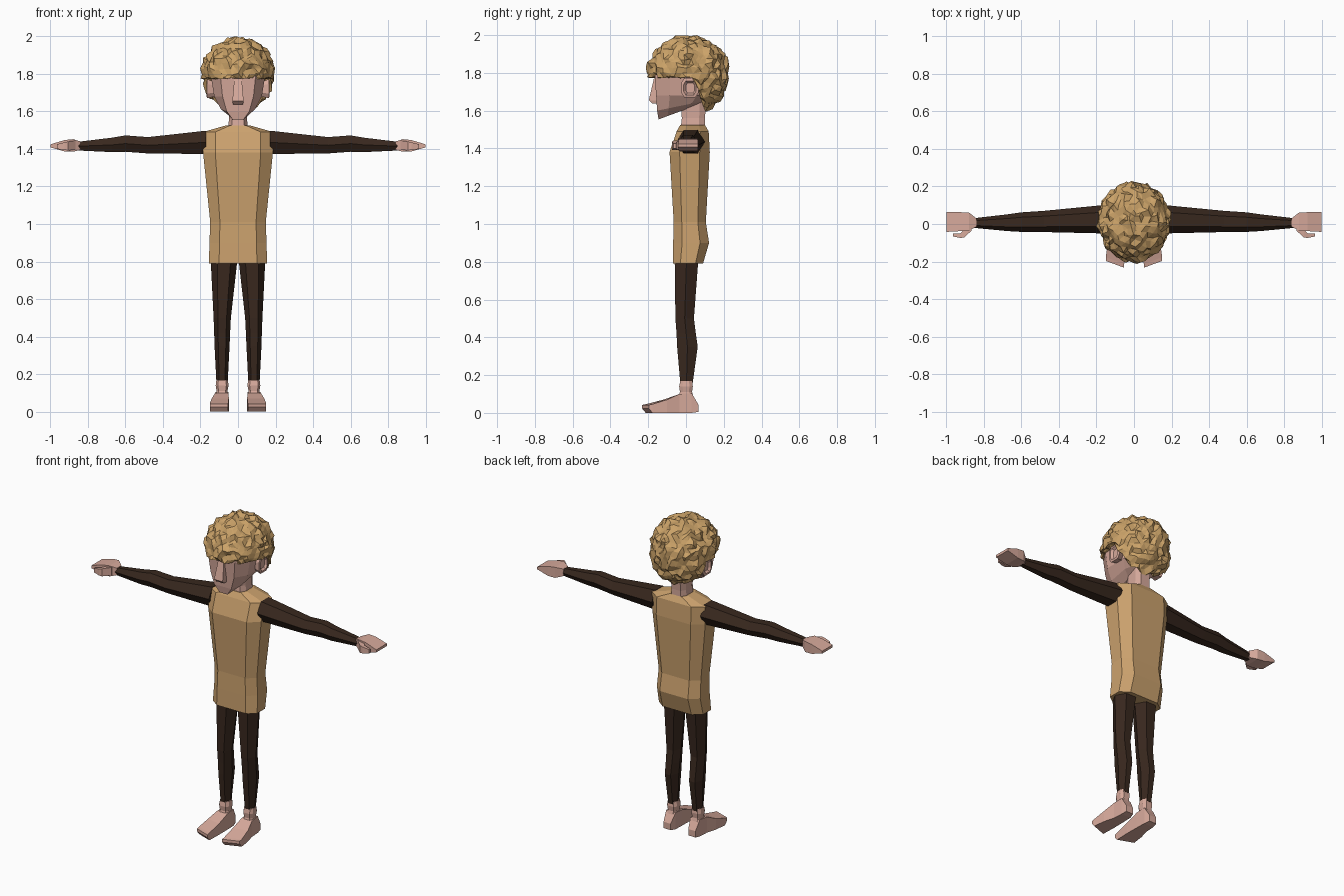
import bpy, bmesh, math, random
from mathutils import Vector

random.seed(4)


def material(name, rgb):
    m = bpy.data.materials.new(name)
    m.diffuse_color = (*rgb, 1)
    return m


TAN = material("tan cloth", (0.60, 0.36, 0.155))
HAIR = material("golden hair", (0.60, 0.365, 0.14))
BROWN = material("dark brown cloth", (0.040, 0.021, 0.013))
SKIN = material("skin", (0.68, 0.40, 0.33))

# Unit cross-sections
BOX = [(-1, -1), (1, -1), (1, 1), (-1, 1)]
HEX = [(-1, 0), (-0.5, -1), (0.5, -1), (1, 0), (0.5, 1), (-0.5, 1)]
OCT = [(-1, -0.5), (-0.65, -1), (0.65, -1), (1, -0.5),
       (1, 0.5), (0.65, 1), (-0.65, 1), (-1, 0.5)]


def finish(name, bm, mat, mirror=False):
    bmesh.ops.recalc_face_normals(bm, faces=bm.faces)
    me = bpy.data.meshes.new(name)
    bm.to_mesh(me)
    bm.free()
    me.materials.append(mat)
    ob = bpy.data.objects.new(name, me)
    bpy.context.collection.objects.link(ob)
    if mirror:
        ob.modifiers.new("mirror", 'MIRROR').use_mirror_merge = False
    return ob


def loft(name, axis, shape, rings, mat, mirror=False):
    """Rings are (t, a0, a1, b0, b1[, tilt_a, tilt_b]) along the given axis."""
    bm = bmesh.new()
    loops = []
    for t, a0, a1, b0, b1, *tilt in rings:
        ta, tb = tilt or (0, 0)
        loop = []
        for u, v in shape:
            p = [(a0 + a1) / 2 + u * (a1 - a0) / 2, (b0 + b1) / 2 + v * (b1 - b0) / 2]
            p.insert("xyz".index(axis), t + ta * u + tb * v)
            loop.append(bm.verts.new(p))
        loops.append(loop)
    n = len(shape)
    for lo, hi in zip(loops, loops[1:]):
        for i in range(n):
            j = (i + 1) % n
            bm.faces.new((lo[i], lo[j], hi[j], hi[i]))
    bm.faces.new(loops[0])
    bm.faces.new(loops[-1])
    return finish(name, bm, mat, mirror)


# Tunic
loft("tunic", 'z', OCT, [
    (0.79, -0.155, 0.155, -0.07, 0.09),
    (0.90, -0.152, 0.152, -0.068, 0.122),
    (1.01, -0.148, 0.148, -0.065, 0.105),
    (1.38, -0.186, 0.186, -0.087, 0.126),
    (1.49, -0.186, 0.186, -0.05, 0.12),
    (1.525, -0.065, 0.065, -0.03, 0.10)], TAN)

# Sleeves
loft("sleeves", 'x', HEX, [
    (0.17, -0.05, 0.10, 1.373, 1.497),
    (0.48, -0.043, 0.07, 1.376, 1.463),
    (0.60, -0.042, 0.062, 1.385, 1.472),
    (0.67, -0.038, 0.052, 1.383, 1.46),
    (0.86, -0.02, 0.03, 1.392, 1.437)], BROWN, True)

# Hands and thumbs
loft("hands", 'x', BOX, [
    (0.84, -0.015, 0.03, 1.395, 1.44),
    (0.878, -0.035, 0.06, 1.385, 1.452),
    (0.925, -0.038, 0.063, 1.387, 1.447),
    (1.0, -0.042, 0.063, 1.408, 1.424)], SKIN, True)
loft("thumbs", 'x', BOX, [
    (0.865, -0.035, 0.0, 1.395, 1.445),
    (0.905, -0.072, -0.03, 1.392, 1.44),
    (0.925, -0.074, -0.05, 1.394, 1.435),
    (0.965, -0.066, -0.052, 1.40, 1.425)], SKIN, True)

# Trouser legs
loft("trouser_legs", 'z', HEX, [
    (0.155, 0.055, 0.115, -0.03, 0.035),
    (0.35, 0.045, 0.125, -0.047, 0.062),
    (0.42, 0.042, 0.127, -0.05, 0.052),
    (0.50, 0.038, 0.13, -0.056, 0.042),
    (0.82, 0.002, 0.146, -0.06, 0.066)], BROWN, True)

# Ankles and feet
loft("ankles", 'z', OCT, [
    (0.07, 0.052, 0.118, -0.045, 0.045),
    (0.11, 0.056, 0.114, -0.032, 0.032),
    (0.14, 0.050, 0.119, -0.036, 0.036),
    (0.17, 0.055, 0.115, -0.03, 0.032)], SKIN, True)
loft("feet", 'y', BOX, [
    (0.065, 0.062, 0.112, 0.005, 0.045),
    (0.030, 0.052, 0.118, 0.0, 0.105),
    (-0.035, 0.050, 0.122, 0.0, 0.10),
    (-0.11, 0.049, 0.140, 0.0, 0.07, 0.01, 0.0),
    (-0.195, 0.052, 0.150, 0.0, 0.046, 0.018, 0.0),
    (-0.215, 0.052, 0.150, 0.024, 0.042, 0.018, 0.0)], SKIN, True)

# Neck and head
loft("neck", 'z', OCT, [
    (1.49, -0.055, 0.055, -0.03, 0.10),
    (1.56, -0.048, 0.048, -0.022, 0.10),
    (1.68, -0.052, 0.052, -0.03, 0.11)], SKIN)
loft("head", 'z', OCT, [
    (1.59, -0.042, 0.042, -0.145, 0.05, 0.0, 0.036),
    (1.625, -0.092, 0.092, -0.153, 0.09, 0.0, 0.025),
    (1.68, -0.127, 0.127, -0.158, 0.13),
    (1.78, -0.143, 0.143, -0.165, 0.16),
    (1.88, -0.12, 0.12, -0.12, 0.14)], SKIN)
loft("nose", 'z', BOX, [
    (1.637, -0.026, 0.026, -0.178, -0.14),
    (1.655, -0.030, 0.030, -0.197, -0.14),
    (1.77, -0.020, 0.020, -0.170, -0.14)], SKIN)

# Ears, with a shallow bowl
loft("ears", 'x', OCT, [
    (0.12, -0.015, 0.05, 1.68, 1.755),
    (0.165, -0.025, 0.066, 1.67, 1.772),
    (0.168, -0.012, 0.052, 1.683, 1.758),
    (0.155, 0.0, 0.045, 1.693, 1.747)], SKIN, True)

# Curly hair: a rough ball cut away around the face and ears
bm = bmesh.new()
bmesh.ops.create_icosphere(bm, subdivisions=4, radius=1)
for v in bm.verts:
    d = v.co.copy()
    r = 1 + random.uniform(-0.075, 0.045)
    d += Vector([random.uniform(-0.04, 0.04) for _ in range(3)])
    rz = 0.195 if d.z > 0 else 0.23
    p = Vector((d.x * 0.195 * r, 0.012 + d.y * 0.213 * r, 1.80 + d.z * rz * r))
    f = min(1, max(0, (p.y - 0.05) / 0.05))
    line = 1.775 + (1.575 - 1.775) * f
    if p.z < line:
        p.z = line + random.uniform(-0.004, 0.008)
    v.co = p
finish("curly_hair", bm, HAIR)
